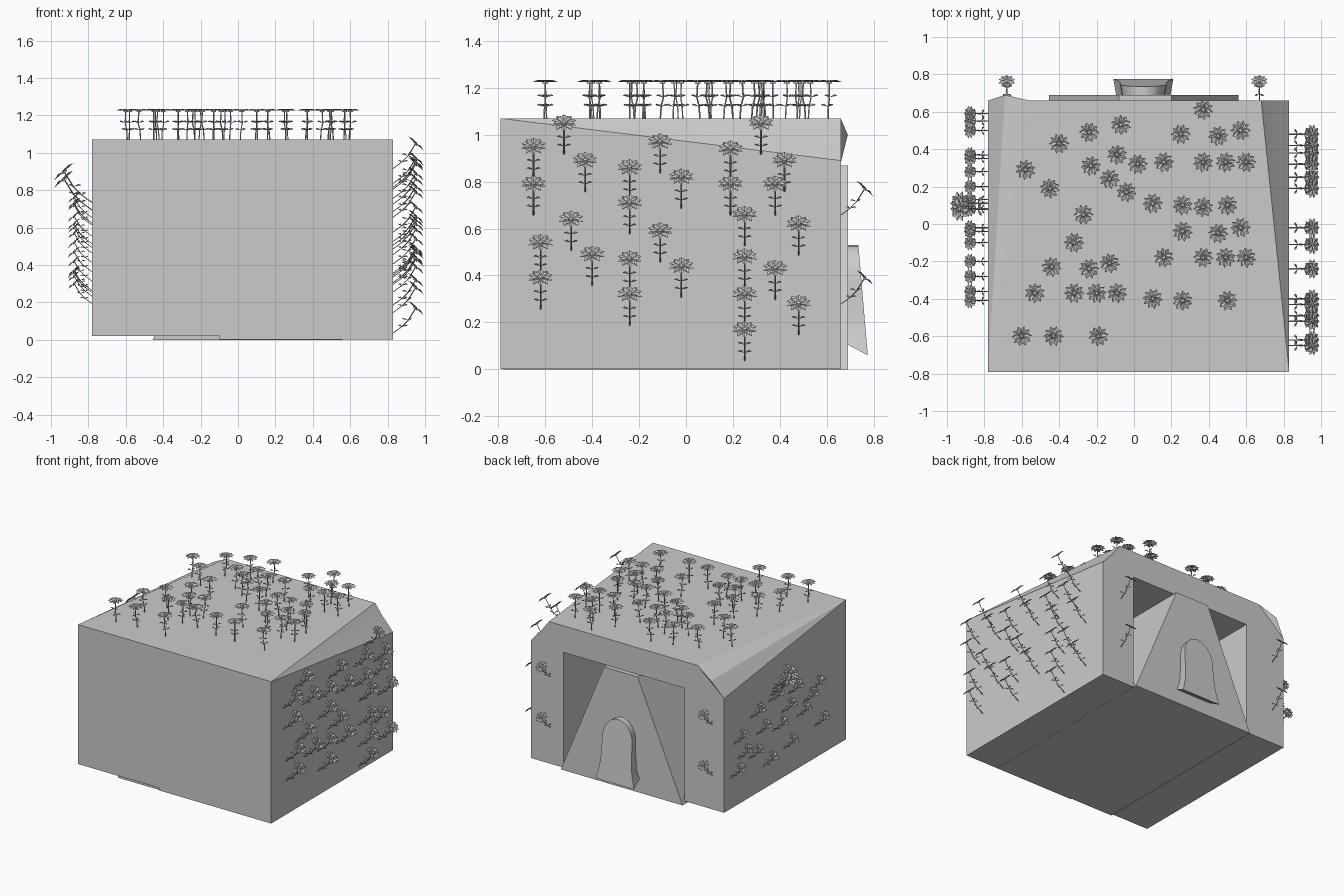
import bpy, bmesh, math, random
from mathutils import Vector, Matrix

random.seed(4)
if "Cube" in bpy.data.objects:
    bpy.data.objects.remove(bpy.data.objects["Cube"])

stone = bpy.data.materials.new("stone grey")
stone.use_nodes = True
GREY = (0.6, 0.6, 0.6, 1)
stone.diffuse_color = GREY
stone.node_tree.nodes["Principled BSDF"].inputs["Base Color"].default_value = GREY


def to_mesh(name, bm, fix_normals=True):
    bmesh.ops.remove_doubles(bm, verts=bm.verts, dist=0.0005)
    if fix_normals:
        bmesh.ops.recalc_face_normals(bm, faces=bm.faces)
    mesh = bpy.data.meshes.new(name)
    bm.to_mesh(mesh)
    bm.free()
    mesh.materials.append(stone)
    return mesh


def add(name, mesh):
    obj = bpy.data.objects.new(name, mesh)
    bpy.context.collection.objects.link(obj)
    return obj


def loft(bm, rings, caps=True):
    """Skin a list of equal-length point rings."""
    rows = [[bm.verts.new(p) for p in ring] for ring in rings]
    n = len(rows[0])
    for a, b in zip(rows, rows[1:]):
        for i in range(n):
            j = (i + 1) % n
            bm.faces.new((a[i], a[j], b[j], b[i]))
    if caps:
        bm.faces.new(rows[0])
        bm.faces.new(rows[-1])


def select_only(obj):
    bpy.ops.object.select_all(action='DESELECT')
    obj.select_set(True)
    bpy.context.view_layer.objects.active = obj


# Main block: plain at the front, its upper edges cut away towards the back
L, R, F, B, T = -0.78, 0.83, -0.79, 0.66, 1.07
floor = [(L, 0.02), (-0.1, 0.02), (-0.1, 0.002), (R, 0.002)]
front = [(x, F, z) for x, z in floor + [(R, T)] * 3 + [(L, T)] * 3]
back = [(x, B, z) for x, z in floor]
back += [(R, B, 0.89), (0.74, B, 0.99), (0.68, B, T)]
back += [(-0.56, B, T), (-0.69, 0.69, 1.0), (L, B, 0.88)]
bm = bmesh.new()
loft(bm, [front, back])
bmesh.ops.remove_doubles(bm, verts=bm.verts, dist=0.0005)
bmesh.ops.triangulate(bm, faces=bm.faces)
block = add("main_block", to_mesh("main_block", bm))

# Deep rectangular opening in the back
bm = bmesh.new()
opening = [(-0.45, 0.03), (0.56, 0.03), (0.56, 0.87), (-0.45, 0.87)]
loft(bm, [[(x, y, z) for x, z in opening] for y in (-0.72, 0.9)])
cutter = add("opening_cutter", to_mesh("opening_cutter", bm))
cutter.hide_render = True
cut = block.modifiers.new("opening", 'BOOLEAN')
cut.object = cutter
cut.solver = 'EXACT'
select_only(block)
bpy.ops.object.modifier_apply(modifier=cut.name)
bpy.data.objects.remove(cutter)
bpy.ops.object.shade_smooth_by_angle(angle=math.radians(20))

# Sloping-sided passage that fills the opening
bm = bmesh.new()
trapezoid = [(-0.455, 0), (0.56, 0), (0.2, 0.868), (-0.08, 0.868)]
loft(bm, [[(x, y, z) for x, z in trapezoid] for y in (-0.78, 0.69)])
add("passage", to_mesh("passage", bm))

# Arched door, leaning out and flaring towards its foot
half = [(0.16, 0.06), (0.135, 0.16), (0.125, 0.27), (0.125, 0.36)]
half += [(0.125 * math.cos(a), 0.38 + 0.15 * math.sin(a))
         for a in (math.radians(d) for d in range(15, 90, 15))]
outline = half + [(0, 0.53)] + [(-x, z) for x, z in reversed(half)]


def door_y(z):
    return 0.735 + 0.04 * (0.53 - z) / 0.47


inner = [(0.05 + 0.9 * x, 0.68, z + 0.05 * (z < 0.1)) for x, z in outline]
outer = [(0.05 + x, door_y(z), z) for x, z in outline]
bm = bmesh.new()
loft(bm, [inner, outer])
door = add("arched_door", to_mesh("arched_door", bm))
select_only(door)
bpy.ops.object.shade_smooth_by_angle(angle=math.radians(35))


# Flower parts
def blade(bm, root, direction, length, width, lift):
    """Pointed petal or leaf, folded a little across its middle."""
    d = Vector(direction).normalized()
    side = d.cross(Vector((0, 0, 1))).normalized() * width / 2
    root, up = Vector(root), Vector((0, 0, lift))
    mid, tip = root + d * length * 0.65 + up, root + d * length
    a, b, c, e = [bm.verts.new(p) for p in (root, mid + side, tip, mid - side)]
    bm.faces.new((a, b, c))
    bm.faces.new((a, c, e))


def flower_mesh(name, path, tilt):
    bm = bmesh.new()
    # Flower head: petals in two layers around a small button
    for layer, count in enumerate((10, 7)):
        for i in range(count):
            a = math.tau * (i + layer / 2) / count
            d = (math.cos(a), math.sin(a), 0.1 * layer)
            blade(bm, Vector(d) * 0.008, d, 0.047 - 0.012 * layer, 0.022, 0.006)
    bmesh.ops.create_cone(bm, cap_ends=True, segments=8, radius1=0.014,
                          radius2=0.008, depth=0.012)
    bmesh.ops.transform(bm, verts=bm.verts, matrix=Matrix.Translation(path[-1])
                        @ Matrix.Rotation(tilt, 4, 'Y'))
    # Thin bent stem
    r = 0.0035
    square = [Vector((r, 0, 0)), Vector((0, r, 0)), Vector((-r, 0, 0)), Vector((0, -r, 0))]
    loft(bm, [[Vector(p) + s for s in square] for p in path])
    # Leaves in pairs along the stem
    for k, p in enumerate(path[1:-1]):
        for i in range(3):
            a = math.tau * i / 3 + k
            blade(bm, p, (math.cos(a), math.sin(a), 0.2), 0.035, 0.012, 0.008)
    return to_mesh(name, bm, fix_normals=False)


upright = flower_mesh("upright_flower", [
    (-0.01, 0, 0), (-0.006, 0, 0.05), (0.004, 0, 0.09), (0, 0, 0.155)], 0)
leaning = flower_mesh("leaning_flower", [
    (-0.01, 0, -0.01), (0.045, 0, 0.03), (0.08, 0, 0.065), (0.12, 0, 0.13)],
    math.radians(42))


def plant(name, mesh, spot, turn, scale=1.0):
    obj = add(name, mesh)
    obj.location, obj.rotation_euler.z = spot, turn
    obj.scale = (scale,) * 3


# Flower positions, in hundredths
roof = [(-58, 29), (-40, 43), (-24, 49), (-7, 53), (37, 61), (25, 48), (45, 47),
        (57, 50), (-45, 19), (-23, 31), (-9, 37), (-13, 24), (-4, 17), (2, 32),
        (16, 33), (37, 33), (49, 33), (60, 33), (-27, 5), (-32, -10), (10, 11),
        (26, 10), (37, 9), (50, 10), (26, -4), (45, -5), (57, -2), (-44, -23),
        (-24, -24), (-13, -21), (16, -18), (37, -18), (49, -18), (60, -18),
        (-53, -37), (-32, -37), (-20, -37), (-9, -37), (10, -40), (26, -41),
        (50, -41), (-60, -60), (-43, -60), (-19, -60)]
left_wall = [(-65, 95), (-65, 79), (-62, 54), (-62, 39), (-52, 105), (-49, 64),
             (-43, 89), (-40, 49), (-24, 86), (-24, 71), (-24, 47), (-24, 32),
             (-11, 97), (-11, 59), (-2, 82), (-2, 44), (19, 94), (19, 79),
             (25, 66), (25, 48), (25, 32), (25, 17), (32, 105), (38, 43),
             (38, 79), (42, 89), (48, 62), (48, 28)]
right_wall = [(8, 90), (11, 86), (-36, 66), (-10, 73), (35, 72), (55, 60),
              (28, 57), (-2, 62), (-20, 52), (-41, 37), (59, 36), (37, 42),
              (20, 30), (-4, 34), (50, 47), (13, 76), (-28, 60), (8, 52)]

for x, y in roof:
    plant("roof_flower", upright, (x / 100, y / 100, T), random.uniform(0, math.tau))
for y, z in left_wall:
    plant("left_wall_flower", leaning, (R, y / 100, z / 100 - 0.13), 0)
for y, z in right_wall:
    s = 1.25 if z > 80 else 0.8
    plant("right_wall_flower", leaning, (L, y / 100, z / 100 - 0.13 * s), math.pi, s)
for x in (-0.68, 0.67):
    for z in (0.66, 0.28):
        plant("back_flower", leaning, (x, B, z), math.pi / 2, 0.85)
